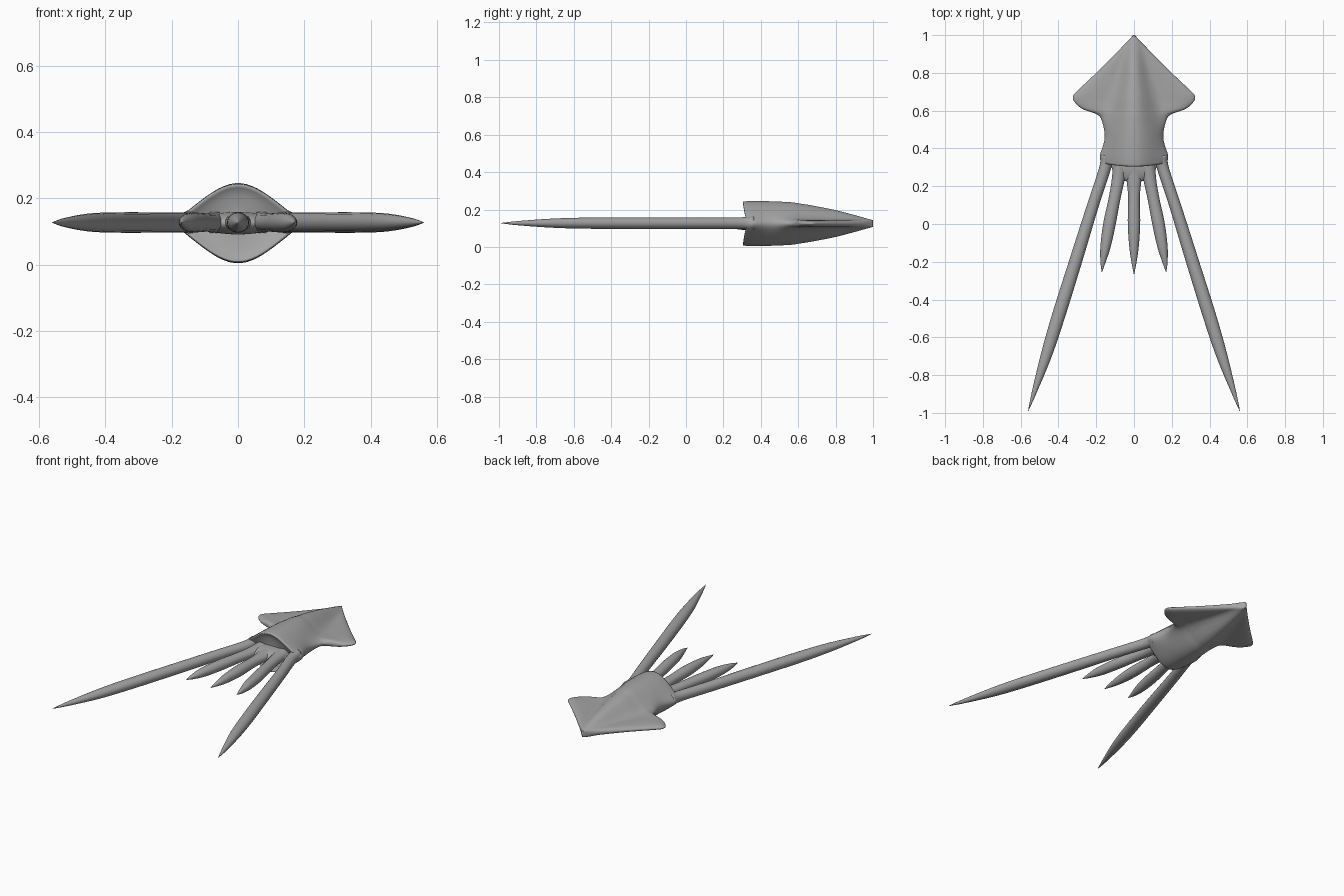
import bpy, bmesh, math
from mathutils import Vector

if "Cube" in bpy.data.objects:
    bpy.data.objects.remove(bpy.data.objects["Cube"])

MID_Z = 0.125

skin = bpy.data.materials.new("grey skin")
skin.use_nodes = True
GREY = (0.37, 0.37, 0.37, 1)
skin.diffuse_color = GREY
skin.node_tree.nodes["Principled BSDF"].inputs["Base Color"].default_value = GREY


def smooth_path(points, steps):
    """Catmull-Rom samples through rows of numbers."""
    pts = [Vector(p) for p in points]
    pts = [2 * pts[0] - pts[1]] + pts + [2 * pts[-1] - pts[-2]]
    out = []
    for a, b, c, d in zip(pts, pts[1:], pts[2:], pts[3:]):
        for i in range(steps):
            t = i / steps
            out.append(0.5 * (2 * b + (c - a) * t + (2 * a - 5 * b + 4 * c - d) * t ** 2
                              + (3 * b - a - 3 * c + d) * t ** 3))
    return out + [pts[-2]]


def loft(name, rings):
    """Skin closed rings of points and cap both ends."""
    bm = bmesh.new()
    rows = [[bm.verts.new(p) for p in ring] for ring in rings]
    n = len(rows[0])
    for a, b in zip(rows, rows[1:]):
        for i in range(n):
            j = (i + 1) % n
            bm.faces.new((a[i], a[j], b[j], b[i]))
    bm.faces.new(rows[0])
    bm.faces.new(rows[-1])
    bmesh.ops.recalc_face_normals(bm, faces=bm.faces)
    mesh = bpy.data.meshes.new(name)
    bm.to_mesh(mesh)
    bm.free()
    mesh.shade_smooth()
    mesh.materials.append(skin)
    obj = bpy.data.objects.new(name, mesh)
    bpy.context.collection.objects.link(obj)
    return obj


def body_ring(y, width, core, height, fin, scale=1.0):
    """Domed core that runs out into thin rounded fins."""
    ring = []
    for i in range(64):
        a = 2 * math.pi * (i + 0.5) / 64
        u = math.cos(a)
        x = width * u
        bump = 0.5 + 0.5 * math.cos(math.pi * min(1, abs(x) / core))
        z = (fin + (height - fin) * bump) * math.sqrt(1 - u ** 6)
        z = math.copysign(z, math.sin(a))
        bow = 0.02 * u * u * max(0, (0.4 - y) / 0.1)
        ring.append((x * scale, y + bow, MID_Z + z * scale))
    return ring


# Mantle with fins: y, half width, core half width, half height, fin half thickness
stations = smooth_path([
    (0.315, 0.178, 0.21, 0.119, 0.03),
    (0.36, 0.18, 0.21, 0.121, 0.03),
    (0.46, 0.155, 0.20, 0.119, 0.03),
    (0.55, 0.172, 0.175, 0.115, 0.026),
    (0.582, 0.20, 0.165, 0.112, 0.024),
    (0.61, 0.275, 0.155, 0.108, 0.022),
    (0.65, 0.318, 0.145, 0.103, 0.02),
    (0.68, 0.322, 0.135, 0.098, 0.02),
    (0.71, 0.295, 0.125, 0.092, 0.02),
    (0.80, 0.20, 0.095, 0.073, 0.02),
    (0.90, 0.10, 0.065, 0.046, 0.02),
    (0.97, 0.032, 0.04, 0.026, 0.019),
    (1.0, 0.004, 0.03, 0.018, 0.017)], 5)
rim = stations[0]
lip = [(0.325, 0.2), (0.32, 0.7), (0.309, 0.9), (0.304, 0.95), (0.306, 0.985)]
rings = [body_ring(y, *rim[1:], scale=s) for y, s in lip]
rings += [body_ring(*s) for s in stations]
loft("mantle_and_fins", rings)


def limb(name, points):
    """Tapered round limb through (x, y, side radius, vertical radius)."""
    path = smooth_path(points, 6)
    rings = []
    for i, p in enumerate(path):
        step = path[min(i + 1, len(path) - 1)] - path[max(i - 1, 0)]
        side = Vector((-step[1], step[0], 0)).normalized()
        rings.append([Vector((p[0], p[1], MID_Z + 0.002))
                      + side * p[2] * math.cos(a) + Vector((0, 0, p[3] * math.sin(a)))
                      for a in (2 * math.pi * k / 20 for k in range(20))])
    return loft(name, rings)


# Limbs
limb("middle_arm", [(0, 0.34, 0.05, 0.033), (0, 0.24, 0.04, 0.028), (0, 0.14, 0.031, 0.028),
                    (0, 0, 0.033, 0.031), (0, -0.12, 0.025, 0.025),
                    (0, -0.2, 0.014, 0.014), (0, -0.265, 0.001, 0.001)])
for label, s in (("left", 1), ("right", -1)):
    limb(label + "_arm", [(s * 0.07, 0.34, 0.042, 0.033), (s * 0.083, 0.24, 0.034, 0.028),
                          (s * 0.104, 0.13, 0.031, 0.028), (s * 0.13, 0, 0.033, 0.03),
                          (s * 0.151, -0.12, 0.027, 0.026), (s * 0.164, -0.2, 0.014, 0.015),
                          (s * 0.17, -0.255, 0.001, 0.001)])
    limb(label + "_tentacle", [(s * 0.143, 0.36, 0.034, 0.038), (s * 0.155, 0.29, 0.031, 0.031),
                               (s * 0.217, 0.1, 0.031, 0.03), (s * 0.31, -0.2, 0.034, 0.031),
                               (s * 0.404, -0.5, 0.035, 0.03), (s * 0.466, -0.7, 0.029, 0.025),
                               (s * 0.528, -0.89, 0.013, 0.012), (s * 0.56, -0.99, 0.001, 0.001)])

# Web that joins the limb roots
bpy.ops.mesh.primitive_uv_sphere_add(segments=32, ring_count=16, location=(0, 0.315, MID_Z))
web = bpy.context.object
web.name = "limb_root_web"
web.scale = (0.12, 0.095, 0.034)
web.data.shade_smooth()
web.data.materials.append(skin)
